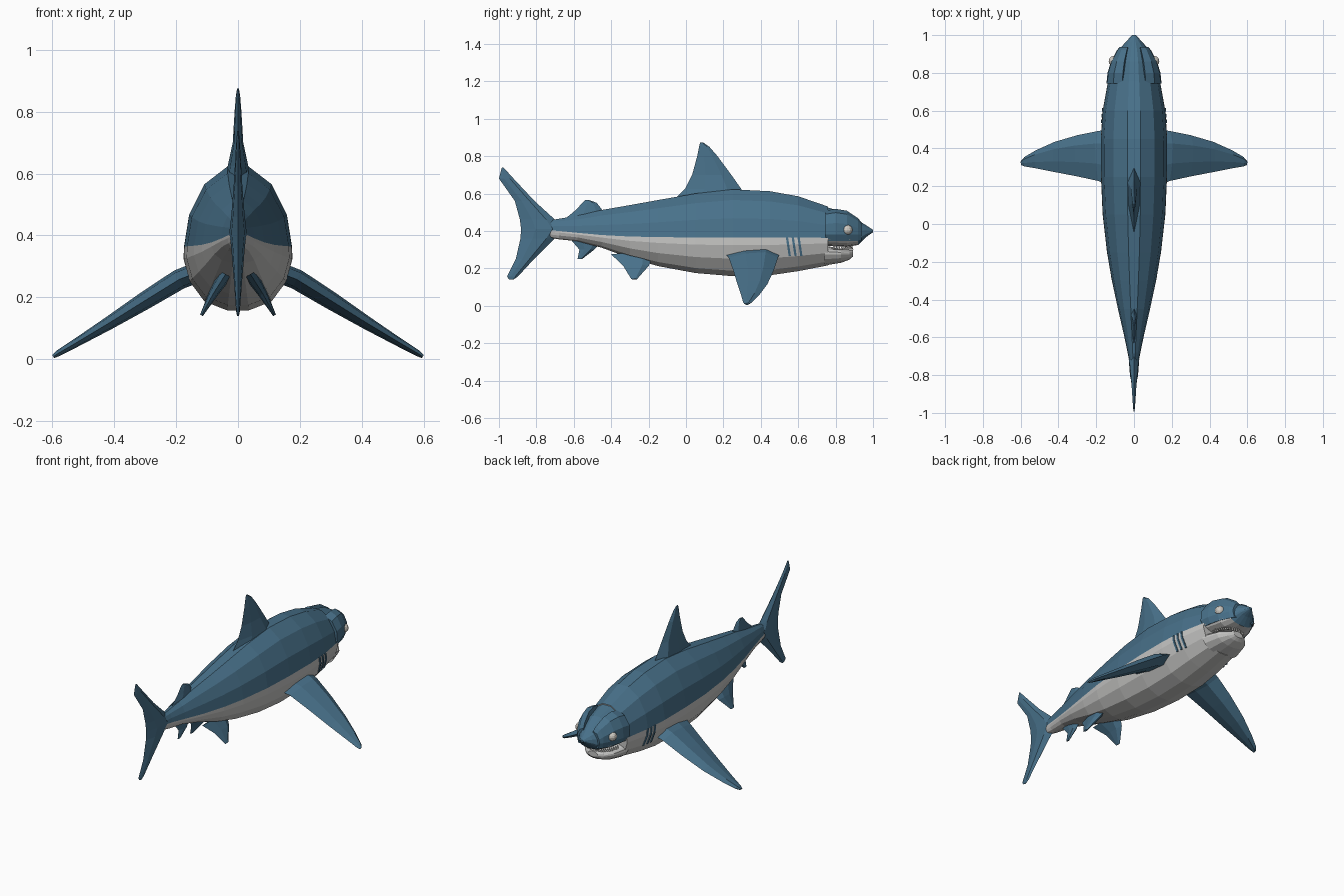
import bpy
import bmesh
from mathutils import Vector
from mathutils.bvhtree import BVHTree

cube = bpy.data.objects.get("Cube")
if cube:
    bpy.data.objects.remove(cube, do_unlink=True)


def material(name, r, g, b):
    m = bpy.data.materials.new(name)
    m.diffuse_color = (r, g, b, 1)
    m.use_nodes = True
    bsdf = next(n for n in m.node_tree.nodes if n.type == "BSDF_PRINCIPLED")
    bsdf.inputs["Base Color"].default_value = (r, g, b, 1)
    bsdf.inputs["Roughness"].default_value = 0.8
    return m


BLUE = material("slate blue", 0.065, 0.165, 0.255)
BELLY = material("belly grey", 0.55, 0.55, 0.54)
EYE = material("eye ivory", 0.62, 0.59, 0.54)
TOOTH = material("tooth white", 0.8, 0.8, 0.77)


def finish(name, bm, mats, mirror=False):
    bmesh.ops.recalc_face_normals(bm, faces=bm.faces)
    mesh = bpy.data.meshes.new(name)
    bm.to_mesh(mesh)
    bm.free()
    for m in mats:
        mesh.materials.append(m)
    obj = bpy.data.objects.new(name, mesh)
    bpy.context.collection.objects.link(obj)
    if mirror:
        obj.modifiers.new("both sides", "MIRROR").use_axis[0] = True
    return obj


def loft(name, rings, mats, mirror=False, rule=None):
    """Skin closed rings and cap both ends; rule(segment, y) picks the colour."""
    bm = bmesh.new()
    rows = [[bm.verts.new(p) for p in ring] for ring in rings]
    n = len(rows[0])
    for a, b in zip(rows, rows[1:]):
        for i in range(n):
            j = (i + 1) % n
            f = bm.faces.new((a[i], a[j], b[j], b[i]))
            if rule:
                f.material_index = rule(i, f.calc_center_median().y)
    for row in (rows[0], rows[-1]):
        cap = bm.faces.new(row)
        cap.material_index = len(mats) - 1
    return finish(name, bm, mats, mirror)


# Half cross-section: height from belly (-1) through colour line (0) to back (1), width
PROFILE = [(-1, 0.2), (-0.86, 0.62), (-0.55, 0.89), (-0.2, 1),
           (0, 0.99), (0.4, 0.9), (0.78, 0.62), (1, 0.2)]
LOWER = 4


def body_ring(y, top, mid, bottom, w):
    half = [(w * f, mid + u * ((top - mid) if u > 0 else (mid - bottom))) for u, f in PROFILE]
    return [(x, y, z) for x, z in half] + [(-x, y, z) for x, z in reversed(half)]


def is_lower(i):
    n = len(PROFILE)
    return i < LOWER or i >= 2 * n - 1 - LOWER


# Trunk
trunk = loft("body", [body_ring(*s) for s in (
    (-0.76, 0.45, 0.405, 0.37, 0.018),
    (-0.68, 0.465, 0.4, 0.355, 0.034),
    (-0.58, 0.482, 0.39, 0.345, 0.055),
    (-0.45, 0.512, 0.378, 0.31, 0.085),
    (-0.3, 0.538, 0.37, 0.255, 0.117),
    (-0.15, 0.565, 0.367, 0.212, 0.143),
    (0.05, 0.6, 0.365, 0.175, 0.166),
    (0.25, 0.622, 0.365, 0.158, 0.175),
    (0.45, 0.612, 0.365, 0.163, 0.176),
    (0.6, 0.585, 0.365, 0.185, 0.166),
    (0.76, 0.53, 0.363, 0.216, 0.137))],
    [BLUE, BELLY], rule=lambda i, y: int(is_lower(i)))

# Upper head and pointed snout
loft("head", [body_ring(*s) for s in (
    (0.74, 0.53, 0.363, 0.32, 0.138),
    (0.86, 0.497, 0.36, 0.315, 0.11),
    (0.92, 0.458, 0.365, 0.325, 0.082),
    (0.96, 0.432, 0.385, 0.365, 0.047),
    (1.0, 0.406, 0.4, 0.393, 0.01))],
    [BELLY, BLUE], rule=lambda i, y: int(not is_lower(i) or y > 0.93))

# Lower jaw
loft("lower_jaw", [body_ring(*s) for s in (
    (0.74, 0.322, 0.29, 0.215, 0.128),
    (0.83, 0.304, 0.285, 0.23, 0.1),
    (0.875, 0.299, 0.28, 0.247, 0.062),
    (0.893, 0.298, 0.28, 0.263, 0.032))], [BELLY])

# Raised plates around the eyes
plates = []
for y, w, top in ((0.745, 0.146, 0.508), (0.8, 0.14, 0.518), (0.86, 0.122, 0.508),
                  (0.92, 0.09, 0.468), (0.938, 0.075, 0.445)):
    rise = top - 0.35
    plates.append([(w * 0.88, y, 0.345), (w, y, 0.38), (w * 0.97, y, 0.35 + rise * 0.55),
                   (w * 0.75, y, 0.35 + rise * 0.88), (w * 0.42, y, top),
                   (w * 0.36, y, top - 0.03), (w * 0.4, y, 0.36)])
loft("eye_plates", plates, [BLUE], mirror=True)

# Eyes
bm = bmesh.new()
bmesh.ops.create_uvsphere(bm, u_segments=12, v_segments=8, radius=0.028)
bmesh.ops.translate(bm, verts=bm.verts, vec=(0.106, 0.862, 0.405))
finish("eyes", bm, [EYE], mirror=True)

# Teeth along the jaw edge
bm = bmesh.new()
jaw_line = [Vector(p) for p in ((0.098, 0.785), (0.082, 0.84), (0.052, 0.875), (0, 0.89))]
for a, b in zip(jaw_line, jaw_line[1:]):
    for k in range(4):
        p = a.lerp(b, (k + 0.5) / 4)
        made = bmesh.ops.create_cone(bm, segments=4, radius1=0.007, radius2=0, depth=0.022,
                                     cap_ends=True)
        bmesh.ops.translate(bm, verts=made["verts"], vec=(p.x, p.y, 0.312))
finish("teeth", bm, [TOOTH], mirror=True)


def fin(name, sections, mirror=False):
    """Sections are x, z, leading y, trailing y, half thickness."""
    first, last = sections[0], sections[-1]
    span = Vector((last[0] - first[0], 0, last[1] - first[1])).normalized()
    normal = Vector((span.z, 0, -span.x))
    shape = [(0, 0), (0.25, 1), (0.65, 0.75), (1, 0), (0.65, -0.75), (0.25, -1)]
    rings = [[Vector((x, lead + (trail - lead) * c, z)) + normal * t * s for c, s in shape]
             for x, z, lead, trail, t in sections]
    return loft(name, rings, [BLUE], mirror)


fin("dorsal_fin", [
    (0, 0.56, 0.32, -0.07, 0.045),
    (0, 0.625, 0.295, -0.005, 0.033),
    (0, 0.7, 0.242, 0.033, 0.017),
    (0, 0.8, 0.168, 0.06, 0.011),
    (0, 0.85, 0.125, 0.07, 0.007),
    (0, 0.874, 0.09, 0.076, 0.003)])

fin("tail_fin", [
    (0, 0.738, -0.975, -0.985, 0.003),
    (0, 0.68, -0.922, -1.0, 0.007),
    (0, 0.56, -0.81, -0.915, 0.014),
    (0, 0.46, -0.7, -0.888, 0.022),
    (0, 0.41, -0.66, -0.882, 0.028),
    (0, 0.36, -0.7, -0.885, 0.022),
    (0, 0.25, -0.812, -0.91, 0.013),
    (0, 0.155, -0.9, -0.957, 0.006),
    (0, 0.14, -0.922, -0.945, 0.003)])

fin("rear_dorsal_fin", [
    (0, 0.47, -0.42, -0.64, 0.02),
    (0, 0.515, -0.45, -0.585, 0.014),
    (0, 0.55, -0.477, -0.555, 0.009),
    (0, 0.564, -0.515, -0.54, 0.004)])

fin("anal_fin", [
    (0, 0.37, -0.43, -0.63, 0.02),
    (0, 0.3, -0.49, -0.57, 0.012),
    (0, 0.25, -0.555, -0.58, 0.004)])

fin("pelvic_fins", [
    (0.04, 0.275, -0.17, -0.4, 0.022),
    (0.08, 0.212, -0.2, -0.335, 0.015),
    (0.118, 0.142, -0.262, -0.292, 0.005)], mirror=True)

fin("pectoral_fins", [
    (0.12, 0.285, 0.505, 0.2, 0.034),
    (0.19, 0.258, 0.492, 0.228, 0.033),
    (0.3, 0.19, 0.47, 0.252, 0.029),
    (0.42, 0.115, 0.435, 0.275, 0.021),
    (0.52, 0.055, 0.39, 0.295, 0.014),
    (0.58, 0.02, 0.355, 0.305, 0.01),
    (0.597, 0.009, 0.335, 0.312, 0.006)], mirror=True)

# Gill slits: thin strips laid on the flank
flank = BVHTree.FromPolygons([v.co for v in trunk.data.vertices],
                             [p.vertices for p in trunk.data.polygons])
for k in range(3):
    rings = []
    for step in range(6):
        z = 0.365 - 0.02 * step
        y = 0.54 + 0.031 * k + 0.003 * step
        hit = flank.ray_cast(Vector((1, y, z)), Vector((-1, 0, 0)))[0]
        rings.append([(hit.x + dx, y + dy, z) for dx, dy in
                      ((-0.004, -0.006), (0.005, -0.006), (0.005, 0.006), (-0.004, 0.006))])
    loft(f"gill_slit_{k + 1}", rings, [BLUE], mirror=True)
